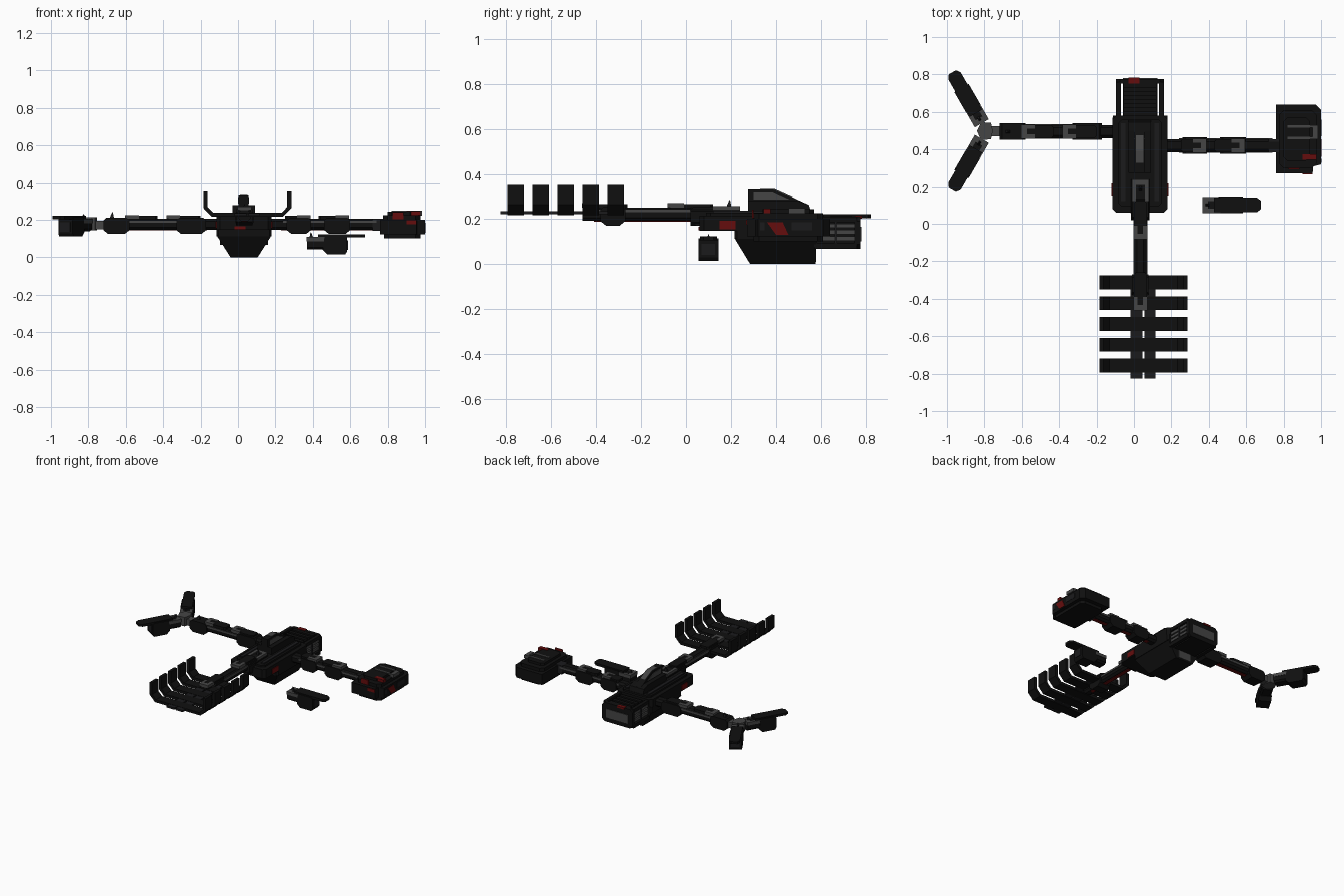
import bpy, bmesh, math
from mathutils import Matrix, Vector

if "Cube" in bpy.data.objects:
    bpy.data.objects.remove(bpy.data.objects["Cube"])


def material(name, rgb):
    m = bpy.data.materials.new(name)
    m.diffuse_color = (*rgb, 1)
    m.use_nodes = True
    m.node_tree.nodes["Principled BSDF"].inputs["Base Color"].default_value = m.diffuse_color
    return m


BLACK = material("black_armour", (0.005, 0.005, 0.005))
DARK = material("charcoal_frame", (0.011, 0.011, 0.012))
GREY = material("grey_metal", (0.06, 0.06, 0.06))
RED = material("dark_red", (0.13, 0.004, 0.004))
I = Matrix.Identity(4)


def loft(name, ring_a, ring_b, mat, M=I):
    """Solid between two matching rings of points."""
    bm = bmesh.new()
    a = [bm.verts.new(M @ Vector(p)) for p in ring_a]
    b = [bm.verts.new(M @ Vector(p)) for p in ring_b]
    n = len(a)
    bm.faces.new(a)
    bm.faces.new(b[::-1])
    for i in range(n):
        bm.faces.new((a[i], b[i], b[(i + 1) % n], a[(i + 1) % n]))
    bmesh.ops.recalc_face_normals(bm, faces=bm.faces)
    me = bpy.data.meshes.new(name)
    bm.to_mesh(me)
    bm.free()
    me.materials.append(mat)
    ob = bpy.data.objects.new(name, me)
    bpy.context.collection.objects.link(ob)
    return ob


def prism(name, pts, axis, lo, hi, mat, M=I):
    """Extrude a 2D outline along an axis (other two axes in x, y, z order)."""
    def ring(t):
        out = []
        for p in pts:
            q = list(p)
            q.insert(axis, t)
            out.append(q)
        return out
    return loft(name, ring(lo), ring(hi), mat, M)


def box(name, x, y, z, mat, ch=0.0, axis=2, M=I):
    """Box from ranges, with corners cut by ch around the chosen axis."""
    r = [x, y, z]
    lo, hi = r.pop(axis)
    (a0, a1), (b0, b1) = r
    if ch:
        pts = [(a0 + ch, b0), (a1 - ch, b0), (a1, b0 + ch), (a1, b1 - ch),
               (a1 - ch, b1), (a0 + ch, b1), (a0, b1 - ch), (a0, b0 + ch)]
    else:
        pts = [(a0, b0), (a1, b0), (a1, b1), (a0, b1)]
    return prism(name, pts, axis, lo, hi, mat, M)


def place(x, y, z, deg):
    return Matrix.Translation((x, y, z)) @ Matrix.Rotation(math.radians(deg), 4, 'Z')


def bracket(name, u0, u1, w, z, M, flip=False):
    """Grey U-shaped clamp lying on top of a part."""
    e = (u1 - 0.03, u1) if flip else (u0, u0 + 0.03)
    box(name + "_bridge", e, (-w, w), z, GREY, M=M)
    for s in (-1, 1):
        box(name + "_leg", (u0, u1), sorted((s * w, s * (w - 0.022))), z, GREY, M=M)


def spike(name, u, v, z, M):
    ring = [(u - .012, v - .008, z), (u + .012, v - .008, z), (u + .012, v + .008, z), (u - .012, v + .008, z)]
    tip = [(u - .004 + dx, v + dy, z + .032) for dx, dy in ((-.002, -.002), (.002, -.002), (.002, .002), (-.002, .002))]
    loft(name, ring, tip, DARK, M)


# --- central hull: keel, deck, fin ---
def rect(x0, x1, y0, y1, z):
    return [(x0, y0, z), (x1, y0, z), (x1, y1, z), (x0, y1, z)]


loft("keel", rect(-.04, .105, .285, .575, 0), rect(-.113, .178, .215, .58, .115), BLACK)
box("hull_middle", (-.115, .18), (.215, .58), (.112, .16), BLACK, .012)
box("deck", (-.115, .18), (.06, .58), (.147, .215), BLACK, .02)
box("deck_cap", (-.085, .15), (.09, .56), (.214, .228), BLACK, .02)
box("keel_rear_panel", (-.02, .085), (.57, .579), (.01, .075), GREY)
for s in (-1, 1):
    c = .0325 + s * .146
    box("hull_side_hatch", (c - .006, c + .006), (.15, .22), (.155, .192), RED)
    box("deck_rail", (.0325 + s * .09 - .012, .0325 + s * .09 + .012), (.12, .54), (.225, .236), DARK)
box("bow_marker", (-.02, .04), (.055, .062), (.15, .165), RED)
prism("fin_base", [(.275, .22), (.56, .22), (.545, .262), (.5, .278), (.275, .278)], 0, -.03, .09, BLACK)
prism("fin", [(.275, .25), (.275, .333), (.39, .333), (.54, .264), (.54, .25)], 0, .003, .056, BLACK)
prism("fin_side_plate", [(.3, .285), (.3, .32), (.385, .32), (.46, .285)], 0, -.001, .06, GREY)
prism("fin_slope_strip", [(.33, .333), (.33, .337), (.392, .337), (.475, .299), (.47, .296), (.39, .333)],
      0, .01, .05, GREY)

# --- rear engine cage ---
box("cage_core", (-.055, .12), (.57, .76), (.085, .195), BLACK)
box("cage_end", (-.095, .16), (.75, .776), (.067, .21), BLACK, .02, 1)
box("cage_end_grille", (-.06, .125), (.774, .78), (.1, .165), GREY)
box("cage_red_plate", (-.03, .03), (.752, .782), (.2, .213), RED)
for s in (-1, 1):
    for z in ((.067, .095), (.185, .21)):
        c = .0325 + s * .115
        box("cage_beam", (c - .0125, c + .0125), (.57, .76), z, BLACK)
    for i in range(3):
        z = .104 + i * .028
        box("cage_slat", (c - .006, c + .006), (.575, .752), (z, z + .019), GREY)
    box("cage_post", (c - .011, c + .011), (.66, .672), (.09, .19), DARK)
for i in range(4):
    y = .60 + i * .042
    box("cage_cross_bar", (-.055, .12), (y, y + .024), (.194, .208), BLACK)
box("cage_floor", (-.06, .125), (.575, .755), (.067, .088), BLACK)


# --- arms: chamfered core, collars, top plates, red belly strip ---
def arm(name, M, length, collars, plates, w):
    box(name + "_core", (0, length), (-w, w), (.147, .205), BLACK, .014, 0, M)
    box(name + "_belly_strip", (.05, length - .05), (-.012, .012), (.143, .148), RED, M=M)
    for s in (-1, 1):
        box(name + "_side_rail", (.06, length - .06), sorted((s * w, s * (w + .005))), (.184, .198), GREY, M=M)
    for u0, u1 in collars:
        prism(name + "_collar", [(u0, .145), (u0 + .025, .125), (u1 - .025, .125), (u1, .145), (u1, .195),
                                 (u1 - .015, .21), (u0 + .015, .21), (u0, .195)], 1, -.044, .044, BLACK, M)
    for u0, u1 in plates:
        box(name + "_plate", (u0, u1), (-.035, .035), (.2, .221), BLACK, .012, 2, M)
        bracket(name + "_clamp", u1 - .07, u1 + .003, .037, (.205, .225), M, True)


R = place(.18, .42, 0, 0)
L = place(-.115, .495, 0, 180)
F = place(.034, .1, .045, -90)
arm("right_arm", R, .62, [(.08, .21), (.28, .42)], [(.07, .205), (.25, .41)], .034)
arm("left_arm", L, .58, [(.055, .215), (.465, .605)], [(.085, .265), (.315, .485)], .034)
arm("front_arm", F, .56, [(-.04, .08), (.37, .48)], [(-.02, .18), (.36, .56)], .032)
spike("left_arm_spike", .56, 0, .208, L)
box("front_arm_root", (.0 - .015, .083), (.02, .24), (.17, .25), BLACK, .015, 1)
bracket("front_root_clamp", -.14, -.02, .046, (.19, .212), F)
spike("front_root_spike", -.09, 0, .205, F)


# --- pods: one loose, two as claw fingers ---
def pod(name, M):
    box(name + "_neck", (0, .11), (-.04, .04), (.042, .1), BLACK, .012, 0, M)
    prism(name + "_body", [(.085, .04), (.11, .015), (.205, .015), (.215, .03), (.215, .105), (.2, .115), (.095, .115)],
          1, -.044, .044, BLACK, M)
    prism(name + "_blade", [(.06, -.038), (.29, -.038), (.312, -.022), (.312, .022), (.29, .038), (.06, .038)],
          2, .105, .123, BLACK, M)
    bracket(name + "_clamp", -.002, .095, .043, (.085, .108), M)
    spike(name + "_spike", .025, 0, .1, M)
    box(name + "_grille", (.214, .219), (-.03, .03), (.04, .09), DARK, M=M)


pod("loose_pod", place(.368, .1, 0, 0))
HX, HY = -.79, .498
for a in (120, 240):
    d = math.radians(a)
    pod("claw_finger", place(HX + .05 * math.cos(d), HY + .05 * math.sin(d), .097, a))
tri = [(HX + r * math.cos(math.radians(a)), HY + r * math.sin(math.radians(a)))
       for a, r in ((0, .035), (60, .05), (120, .055), (180, .05), (240, .055), (300, .05))]
prism("claw_hub", tri, 2, .145, .212, GREY)
box("claw_link", (-.78, -.69), (HY - .027, HY + .027), (.15, .195), GREY)

# --- cargo rack at the end of the front arm ---
CX = .05
half = [(.235, .355), (.235, .262), (.19, .216), (0, .216), (0, .236), (.182, .236), (.213, .268), (.213, .355)]
for i in range(5):
    y = -.3125 - i * .111
    for s in (-1, 1):
        prism("rack_rib", [(CX + s * x, z) for x, z in half], 1, y - .0365, y + .0365, BLACK)
for x in ((-.02, .045), (.055, .115)):
    box("rack_spine", x, (-.825, -.28), (.22, .234), DARK)

# --- module at the end of the right arm ---
out = [(.758, .272), (.955, .272), (.958, .31), (1.0, .32), (1.0, .61), (.97, .64), (.758, .64)]
prism("module_body", out, 2, .122, .2, BLACK)
box("module_lower", (.78, .975), (.30, .61), (.1, .124), BLACK, .025)
box("module_upper", (.775, .975), (.3, .61), (.198, .225), BLACK, .025)
box("module_roof", (.8, .94), (.34, .57), (.224, .243), BLACK, .02)
box("module_joint", (.72, .78), (.385, .455), (.14, .205), DARK)
for y in ((.455, .468), (.515, .528)):
    box("module_roof_bar", (.82, .985), y, (.235, .247), GREY)
box("module_roof_end", (.955, .985), (.455, .528), (.222, .247), GREY)
box("module_roof_red", (.9, .975), (.345, .375), (.224, .246), RED)
box("module_front_red", (.825, .885), (.293, .301), (.203, .24), RED)
box("module_front_red_low", (.9, .955), (.266, .273), (.175, .197), RED)
prism("module_side_hatch", [(.36, .185), (.43, .185), (.455, .13), (.4, .13)], 0, .998, 1.003, RED)
for y in ((.33, .35), (.47, .56)):
    box("module_side_panel", (.999, 1.002), y, (.15, .185), DARK)
